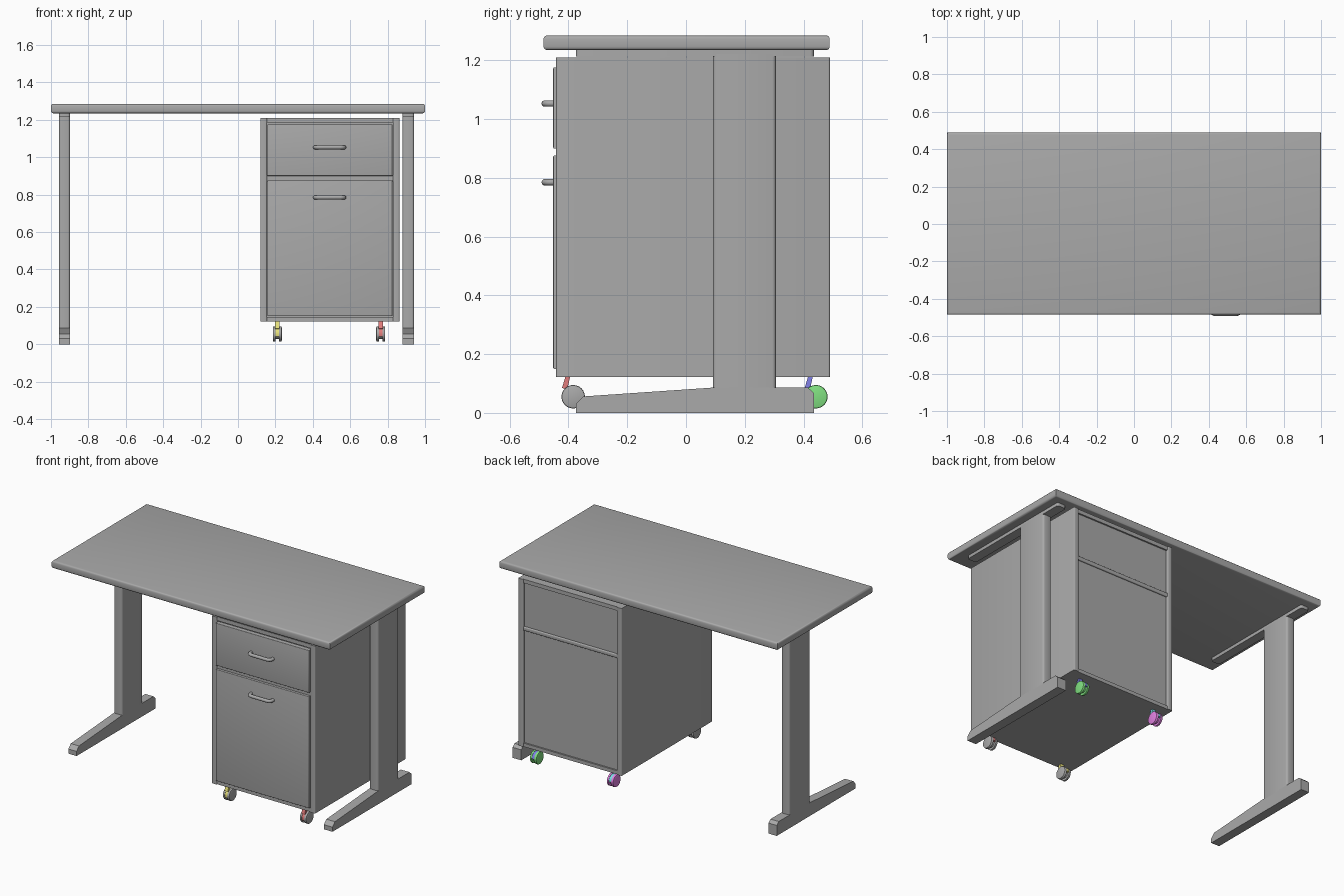
import bpy, bmesh, math
from mathutils import Matrix

if "Cube" in bpy.data.objects:
    bpy.data.objects.remove(bpy.data.objects["Cube"])

GREY = (0.4, 0.4, 0.4)
materials = {}


def paint(me, color):
    if color not in materials:
        materials[color] = bpy.data.materials.new("paint_%d" % len(materials))
        materials[color].diffuse_color = (*color, 1)
    me.materials.append(materials[color])


def smooth(ob, deg=35):
    bpy.ops.object.select_all(action='DESELECT')
    ob.select_set(True)
    bpy.context.view_layer.objects.active = ob
    if ob.type == 'CURVE':
        bpy.ops.object.convert(target='MESH')
    bpy.ops.object.shade_smooth_by_angle(angle=math.radians(deg))


def finish(name, bm, color=GREY):
    bmesh.ops.recalc_face_normals(bm, faces=bm.faces)
    me = bpy.data.meshes.new(name)
    bm.to_mesh(me)
    bm.free()
    ob = bpy.data.objects.new(name, me)
    bpy.context.collection.objects.link(ob)
    paint(me, color)
    smooth(ob)
    return ob


def bevel_along(bm, axes, r, seg=3):
    """Round only the edges that run along the given axes."""
    edges = []
    for e in bm.edges:
        d = (e.verts[1].co - e.verts[0].co).normalized()
        if any(abs(d[a]) > 0.95 for a in axes):
            edges.append(e)
    bmesh.ops.bevel(bm, geom=edges, offset=r, segments=seg, profile=0.5, affect='EDGES')


def box(name, x, y, z, r=0, axes=(0, 1, 2)):
    bm = bmesh.new()
    bmesh.ops.create_cube(bm, size=1)
    for v in bm.verts:
        for i, (lo, hi) in enumerate((x, y, z)):
            v.co[i] = lo if v.co[i] < 0 else hi
    if r:
        bevel_along(bm, axes, r)
    return finish(name, bm)


def add_profile(bm, pts, x0, x1):
    """Extrude a (y, z) outline across x."""
    f = bm.faces.new([bm.verts.new((x0, y, z)) for y, z in pts])
    ext = bmesh.ops.extrude_face_region(bm, geom=[f])
    bm.faces.new([bm.verts.new((x0, y, z)) for y, z in pts]) if not f.is_valid else None
    for v in ext['geom']:
        if isinstance(v, bmesh.types.BMVert):
            v.co.x = x1


# Table top
box("table_top", (-1, 1), (-0.485, 0.489), (1.235, 1.285), 0.012, (0, 1))

# Legs: foot, column and top bracket
foot = [(-0.375, 0), (-0.375, 0.03), (-0.35, 0.056), (0.09, 0.086),
        (0.415, 0.086), (0.435, 0.068), (0.435, 0)]
for side, x0, x1 in (("left", -0.957, -0.898), ("right", 0.88, 0.942)):
    bm = bmesh.new()
    add_profile(bm, foot, x0, x1)
    finish(side + "_foot", bm)
    box(side + "_column", (x0, x1), (0.092, 0.306), (0.08, 1.222), 0.012, (2,))
    box(side + "_bracket", (x0, x1), (-0.375, 0.435), (1.214, 1.236), 0.012, (2,))

# Cabinet carcass
box("cabinet_left_side", (0.12, 0.155), (-0.442, 0.49), (0.122, 1.21), 0.006, (2,))
box("cabinet_right_side", (0.828, 0.863), (-0.442, 0.49), (0.122, 1.21), 0.006, (2,))
inner = (0.154, 0.829)
box("cabinet_top", inner, (-0.436, 0.485), (1.185, 1.21))
box("cabinet_bottom", inner, (-0.436, 0.485), (0.122, 0.145))
box("cabinet_front_rail", inner, (-0.436, -0.40), (0.87, 0.905))
box("cabinet_back_rail", inner, (0.455, 0.485), (0.875, 0.90), 0.005, (0,))
box("cabinet_back_panel", inner, (0.455, 0.475), (0.143, 1.187))

# Drawer fronts and their handles
for name, z0, z1, hz in (("upper", 0.90, 1.176, 1.053), ("lower", 0.15, 0.876, 0.785)):
    box(name + "_drawer_front", (0.157, 0.826), (-0.452, -0.42), (z0, z1), 0.004, (0, 2))
    cx, half, rad, yf = 0.49, 0.078, 0.022, -0.481
    path = [(cx - half, -0.445)]
    for s in (-1, 1):
        arc = []
        for i in range(6):
            a = math.pi / 2 * i / 5
            arc.append((cx + s * (half - rad + rad * math.cos(a)),
                        yf + rad - rad * math.sin(a)))
        path += arc if s < 0 else arc[::-1]
    path.append((cx + half, -0.445))
    cu = bpy.data.curves.new(name + "_handle", 'CURVE')
    cu.dimensions = '3D'
    cu.bevel_depth = 0.011
    cu.bevel_resolution = 3
    cu.use_fill_caps = True
    sp = cu.splines.new('POLY')
    sp.points.add(len(path) - 1)
    for p, (x, y) in zip(sp.points, path):
        p.co = (x, y, hz, 1)
    ob = bpy.data.objects.new(name + "_handle", cu)
    bpy.context.collection.objects.link(ob)
    paint(cu, GREY)
    smooth(ob, 40)

# Casters: stem with hood, and twin wheels
casters = (
    ("front_left", 0.21, -0.384, (0.8, 0.75, 0.2), GREY),
    ("front_right", 0.763, -0.384, (0.75, 0.2, 0.2), GREY),
    ("back_left", 0.21, 0.442, (0.2, 0.75, 0.78), (0.75, 0.22, 0.75)),
    ("back_right", 0.763, 0.442, (0.22, 0.22, 0.8), (0.22, 0.75, 0.22)),
)
stem = [(-0.010, 0.125), (-0.026, 0.125), (-0.038, 0.085), (-0.02, 0.08)]
hood = [(0.038 * math.cos(a), 0.055 + 0.038 * math.sin(a))
        for a in (math.radians(d) for d in range(0, 201, 20))]
for name, cx, cy, fork_color, wheel_color in casters:
    bm = bmesh.new()
    for outline, w in ((stem, 0.012), (hood, 0.011)):
        add_profile(bm, [(cy + y, z) for y, z in outline], cx - w, cx + w)
    finish(name + "_caster_fork", bm, fork_color)
    bm = bmesh.new()
    turn = Matrix.Rotation(math.pi / 2, 4, 'Y')
    for dx, r, w in ((-0.0165, 0.04, 0.015), (0.0165, 0.04, 0.015), (0, 0.026, 0.02)):
        bmesh.ops.create_cone(bm, cap_ends=True, segments=24, radius1=r, radius2=r, depth=w,
                              matrix=Matrix.Translation((cx + dx, cy, 0.055)) @ turn)
    rim = [e for e in bm.edges if abs(e.verts[0].co.x - e.verts[1].co.x) < 1e-5
           and abs(e.verts[0].co.x - cx) > 0.02]
    bmesh.ops.bevel(bm, geom=rim, offset=0.005, segments=2, profile=0.5, affect='EDGES')
    finish(name + "_caster_wheels", bm, wheel_color)

for m in bpy.data.materials:
    if m.users and not m.is_grease_pencil:
        m.use_nodes = True
        m.node_tree.nodes["Principled BSDF"].inputs["Base Color"].default_value = m.diffuse_color
